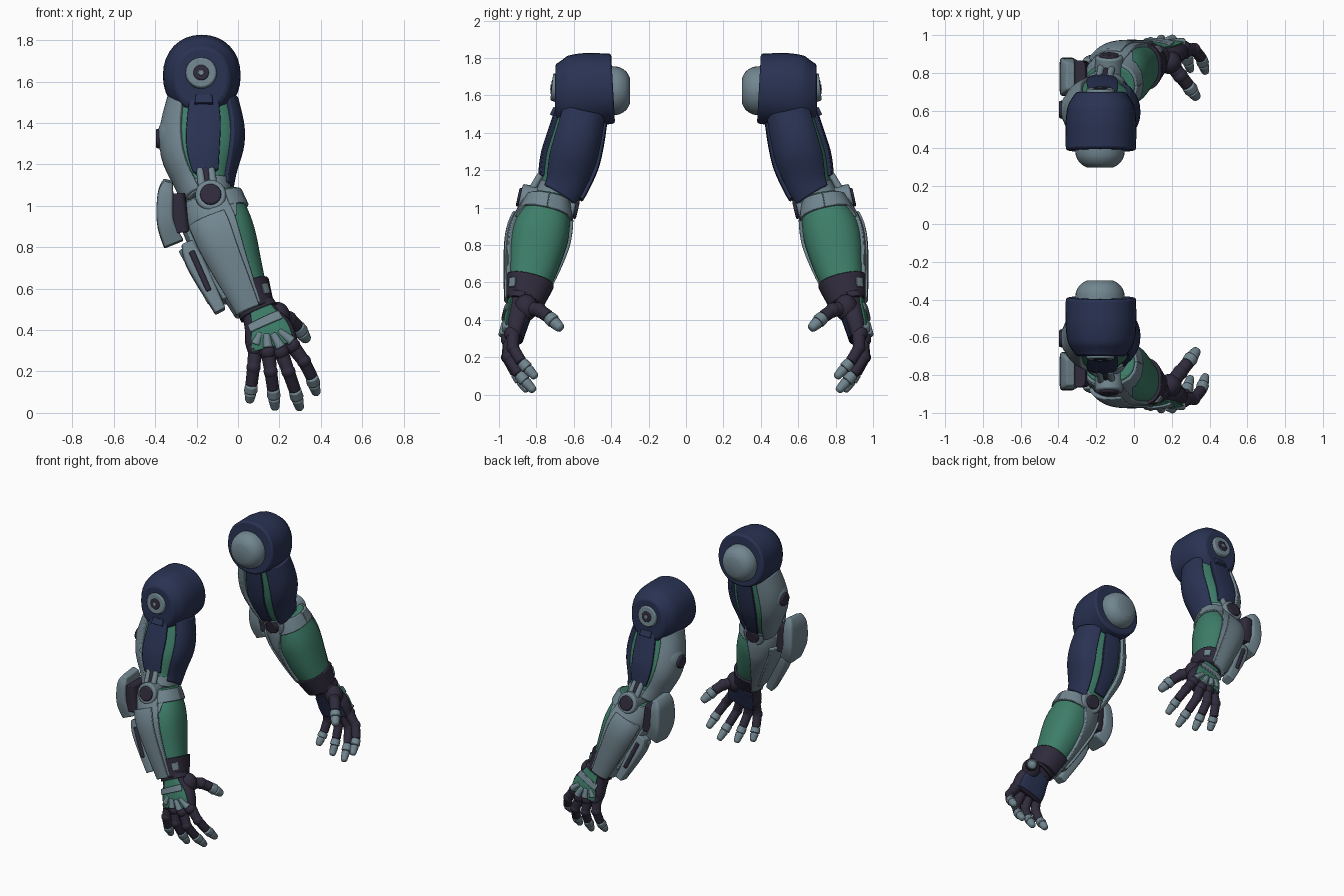
import bpy, bmesh
from math import cos, sin, radians
from mathutils import Vector

cube = bpy.data.objects.get("Cube")
if cube:
    bpy.data.objects.remove(cube)


def colour(name, rgb):
    m = bpy.data.materials.new(name)
    m.use_nodes = True
    m.diffuse_color = (*rgb, 1)
    m.node_tree.nodes["Principled BSDF"].inputs["Base Color"].default_value = (*rgb, 1)
    return m


NAVY = colour("navy armour", (0.022, 0.032, 0.085))
GREY = colour("blue grey plate", (0.165, 0.235, 0.275))
GREEN = colour("green lining", (0.047, 0.205, 0.14))
DARK = colour("dark joint", (0.029, 0.024, 0.045))


def finish(name, bm, mat, bevel):
    """Mesh becomes a bevelled part, mirrored to the other arm."""
    bmesh.ops.recalc_face_normals(bm, faces=bm.faces)
    me = bpy.data.meshes.new(name)
    bm.to_mesh(me)
    bm.free()
    me.materials.append(mat)
    me.shade_smooth()
    me.set_sharp_from_angle(angle=radians(38))
    ob = bpy.data.objects.new(name, me)
    bpy.context.collection.objects.link(ob)
    if bevel:
        bv = ob.modifiers.new("bevel", "BEVEL")
        bv.width, bv.segments, bv.limit_method = bevel, 2, "ANGLE"
        bv.angle_limit = radians(40)
    mi = ob.modifiers.new("other_arm", "MIRROR")
    mi.use_axis = (False, True, False)
    mi.use_mirror_merge = False


def section(rings, t):
    """Smoothly interpolated (x, y, z, half width, half depth) at t in 0..1."""
    k = min(int(t * (len(rings) - 1)), len(rings) - 2)
    f = t * (len(rings) - 1) - k
    p0, p1, p2, p3 = (Vector(rings[max(0, min(k + j, len(rings) - 1))]) for j in (-1, 0, 1, 2))
    return p1 + 0.5 * f * (p2 - p0 + f * (2 * p0 - 5 * p1 + 4 * p2 - p3 + f * (3 * (p1 - p2) + p3 - p0)))


def loft(name, rings, mat, span=(0, 1), arc=None, off=0, power=2.3, steps=14, thick=0.035, bevel=0.006):
    """Tube along rings, or a raised shell panel when arc = start and end angles at both ends."""
    bm = bmesh.new()
    loops, n = [], 32
    for i in range(steps + 1):
        f = i / steps
        t = span[0] + (span[1] - span[0]) * f
        s = section(rings, t)
        c = Vector(s[:3])
        d = Vector(section(rings, min(t + 0.02, 1))[:3]) - Vector(section(rings, max(t - 0.02, 0))[:3])
        d.normalize()
        u = (Vector((1, 0, 0)) - d * d.x).normalized()
        v = d.cross(u)

        def point(deg, o):
            q = radians(deg)
            e = 2 / power
            x = abs(cos(q)) ** e * (1 if cos(q) > 0 else -1)
            y = abs(sin(q)) ** e * (1 if sin(q) > 0 else -1)
            return bm.verts.new(c + u * x * (s[3] + o) + v * y * (s[4] + o))

        if arc:
            a0 = arc[0] + (arc[2] - arc[0]) * f
            a1 = arc[1] + (arc[3] - arc[1]) * f
            angles = [a0 + (a1 - a0) * j / 16 for j in range(17)]
            loops.append([point(a, off) for a in angles] + [point(a, off - thick) for a in reversed(angles)])
        else:
            loops.append([point(360 * j / n, off) for j in range(n)])
    for A, B in zip(loops, loops[1:]):
        for j in range(len(A)):
            k = (j + 1) % len(A)
            bm.faces.new((A[j], A[k], B[k], B[j]))
    for end in (loops[0], loops[-1]):
        if arc:
            for j in range(len(end) // 2 - 1):
                bm.faces.new((end[j], end[j + 1], end[-2 - j], end[-1 - j]))
        else:
            bm.faces.new(end)
    finish(name, bm, mat, bevel)


def rod(name, p0, p1, r0, r1, mat, bevel=0.006, n=20):
    p0, p1 = Vector(p0), Vector(p1)
    bm = bmesh.new()
    bmesh.ops.create_cone(bm, cap_ends=True, segments=n, radius1=r0, radius2=r1, depth=(p1 - p0).length)
    m = (p1 - p0).to_track_quat("Z", "Y").to_matrix().to_4x4()
    m.translation = (p0 + p1) / 2
    bm.transform(m)
    finish(name, bm, mat, bevel)


def ball(name, c, r, mat, scale=(1, 1, 1)):
    bm = bmesh.new()
    bmesh.ops.create_uvsphere(bm, u_segments=28, v_segments=16, radius=r)
    bmesh.ops.scale(bm, vec=scale, verts=bm.verts)
    bmesh.ops.translate(bm, vec=c, verts=bm.verts)
    finish(name, bm, mat, 0)


# Shoulder: flattened ball, cap and round bolt
dome = [(-0.18, -0.3, 1.625, 0.07, 0.07), (-0.18, -0.32, 1.625, 0.103, 0.103),
        (-0.18, -0.36, 1.625, 0.127, 0.127), (-0.18, -0.42, 1.625, 0.132, 0.132)]
loft("shoulder_ball", dome, GREY, power=2, bevel=0.012)
cap = [(-0.175, -0.39, 1.637, 0.186, 0.187), (-0.175, -0.46, 1.633, 0.187, 0.193), (-0.175, -0.54, 1.627, 0.187, 0.199),
       (-0.175, -0.63, 1.617, 0.174, 0.19), (-0.175, -0.7, 1.617, 0.13, 0.15)]
loft("shoulder_cap", cap, NAVY, power=2.12, bevel=0.012)
rod("shoulder_bolt_ring", (-0.178, -0.67, 1.64), (-0.178, -0.718, 1.645), 0.082, 0.072, GREY)
rod("shoulder_bolt_core", (-0.178, -0.68, 1.64), (-0.178, -0.722, 1.645), 0.042, 0.038, DARK)
rod("shoulder_bolt_pin", (-0.178, -0.68, 1.64), (-0.178, -0.725, 1.645), 0.016, 0.014, GREY, 0.002)

# Upper arm: green core with raised panels
upper = [(-0.17, -0.55, 1.53, 0.15, 0.12), (-0.172, -0.585, 1.38, 0.185, 0.135), (-0.175, -0.62, 1.25, 0.178, 0.14),
         (-0.16, -0.66, 1.12, 0.13, 0.12), (-0.14, -0.71, 1.03, 0.1, 0.105)]
loft("upper_arm_core", upper, GREEN, steps=20)
loft("upper_arm_front_panel", upper, NAVY, (0.02, 0.9), (-62, 48, -55, 42), 0.02)
loft("upper_arm_outer_panel", upper, NAVY, (0.02, 0.76), (68, 108, 66, 110), 0.022)
loft("upper_arm_inner_panel", upper, NAVY, (0.02, 0.8), (252, 286, 254, 284), 0.018)
loft("upper_arm_back_panel", upper, GREY, (0.02, 0.97), (122, 240, 112, 242), 0.02)
loft("upper_arm_elbow_sleeve", upper, GREY, (0.83, 1), (0, 360, 0, 360), 0.01)
ball("triceps_bulge", (-0.31, -0.605, 1.33), 0.1, GREY, (0.81, 1, 1.1))
rod("triceps_disc", (-0.36, -0.605, 1.325), (-0.397, -0.605, 1.325), 0.053, 0.045, DARK)
loft("outer_strap_clip", [(-0.165, -0.69, 1.53, 0.04, 0.02), (-0.165, -0.71, 1.49, 0.045, 0.02)], NAVY, power=6)
for side, x in (("rear", -0.185), ("front", -0.13)):
    rod(side + "_elbow_link", (x, -0.775, 1.18), (x + 0.015, -0.84, 1.07), 0.018, 0.02, GREY)
rod("elbow_link_core", (-0.155, -0.77, 1.18), (-0.145, -0.83, 1.07), 0.02, 0.02, DARK)

# Elbow: hinge drum, discs and rear guard
rod("elbow_drum", (-0.132, -0.595, 0.99), (-0.132, -0.888, 1.055), 0.08, 0.074, GREY, 0.01, 28)
rod("elbow_outer_disc", (-0.132, -0.86, 1.049), (-0.132, -0.9, 1.058), 0.055, 0.05, DARK)
rod("elbow_inner_disc", (-0.132, -0.62, 0.996), (-0.132, -0.578, 0.986), 0.053, 0.048, DARK)
guard = [(-0.335, -0.785, 1.12, 0.022, 0.07), (-0.35, -0.78, 1.06, 0.038, 0.095),
         (-0.35, -0.78, 0.92, 0.042, 0.1), (-0.31, -0.785, 0.815, 0.05, 0.07)]
loft("elbow_guard", guard, GREY, power=7, bevel=0.012)
loft("elbow_guard_mount", [(-0.295, -0.78, 1.06, 0.04, 0.085), (-0.28, -0.78, 0.87, 0.05, 0.085)], DARK, power=4)

# Forearm: green core, grey cuff, layered shell and rear pods
fore = [(-0.13, -0.735, 1.05, 0.135, 0.105), (-0.1, -0.755, 0.95, 0.148, 0.138), (-0.055, -0.785, 0.84, 0.145, 0.155),
        (0.01, -0.82, 0.67, 0.115, 0.13), (0.083, -0.864, 0.49, 0.08, 0.083)]
loft("forearm_core", fore, GREEN, steps=20)
loft("forearm_elbow_cuff", fore, GREY, (0.03, 0.24), (0, 360, 0, 360), 0.015)
loft("forearm_rim", fore, GREY, (0.16, 0.4), (48, 76, 66, 76), 0.012)
loft("forearm_shell", fore, GREY, (0.05, 0.98), (68, 288, 72, 232), 0.018, steps=20)
loft("forearm_outer_plate", fore, GREY, (0.3, 1), (86, 150, 84, 150), 0.028, power=2.8)
loft("forearm_back_plate", fore, GREY, (0.22, 0.86), (158, 222, 158, 215), 0.034)
pod = [(-0.245, -0.83, 0.82, 0.03, 0.045), (-0.205, -0.845, 0.72, 0.045, 0.05), (-0.085, -0.885, 0.49, 0.028, 0.04)]
loft("forearm_rear_pod", pod, GREY, power=5)
rod("forearm_pod_slot", (-0.225, -0.88, 0.78), (-0.14, -0.915, 0.59), 0.016, 0.013, DARK)
rod("forearm_pod_rail", (-0.27, -0.82, 0.79), (-0.13, -0.875, 0.53), 0.02, 0.016, GREY)

# Wrist
loft("wrist_cuff", fore, DARK, (0.83, 1), (-125, 86, -125, 86), 0.018)
loft("wrist_clasp", fore, GREY, (0.87, 0.93), (34, 58, 34, 58), 0.026)
loft("wrist_inner_band", fore, DARK, (0.83, 1), (225, 300, 225, 300), 0.014)

# Hand: palm, back plates and knuckles
palm = [(0.08, -0.865, 0.53, 0.075, 0.07), (0.112, -0.885, 0.46, 0.09, 0.064),
        (0.15, -0.908, 0.38, 0.123, 0.058), (0.175, -0.925, 0.29, 0.12, 0.045)]
loft("palm", palm, DARK, power=2.8, bevel=0.012)
loft("palm_pad", palm, NAVY, (0.35, 0.95), (225, 315, 220, 320), 0.007, 2.8)
loft("hand_back_lining", palm, GREEN, (0.24, 0.9), (54, 112, 44, 136), 0.012, 2.8)
loft("hand_back_plate", palm, GREY, (0.42, 0.57), (54, 128, 60, 122), 0.024, 2.8)
loft("hand_wrist_strap", palm, DARK, (0.1, 0.24), (0, 360, 0, 360), 0.014, 2.8)

# Fingers: two dark bones, pale tip, joints and tendon plate
fingers = {
    "little": ((0.085, -0.93, 0.31), (0.075, -0.947, 0.22), (0.065, -0.915, 0.135), (0.055, -0.86, 0.052)),
    "ring": ((0.145, -0.943, 0.295), (0.158, -0.955, 0.2), (0.17, -0.91, 0.115), (0.18, -0.845, 0.017)),
    "middle": ((0.208, -0.943, 0.295), (0.243, -0.95, 0.2), (0.275, -0.895, 0.11), (0.3, -0.81, 0.017)),
    "index": ((0.262, -0.925, 0.325), (0.318, -0.925, 0.25), (0.356, -0.88, 0.175), (0.38, -0.8, 0.09)),
    "thumb": ((0.19, -0.855, 0.465), (0.245, -0.785, 0.452), (0.285, -0.735, 0.417), (0.335, -0.665, 0.35)),
}
for name, joints in fingers.items():
    a, b, c, d = (Vector(p) for p in joints)
    w = 0.042 if name == "thumb" else 0.036
    rod(name + "_base_bone", a, b, w, w * 0.85, DARK)
    rod(name + "_middle_bone", b, c, w * 0.85, w * 0.82, DARK)
    ball(name + "_joint", b, w * 0.95, DARK)
    mid = c.lerp(d, 0.4)
    rod(name + "_tip_sleeve", c, mid, w * 0.84, w * 0.92, GREY)
    rod(name + "_tip", mid, d, w * 0.84, w * 0.55, GREY, 0.012)
    if name == "thumb":
        ball("thumb_base", a, 0.062, DARK, (1, 1, 1.15))
    else:
        ball(name + "_knuckle", a + Vector((0, -0.008, 0)), 0.039, DARK)
        top = a.lerp(Vector((0.13, -0.925, 0.45)), 0.5) + Vector((0, -0.036, 0.01))
        rod(name + "_tendon_plate", top, a + Vector((0, -0.037, 0.02)), 0.017, 0.024, GREY)
